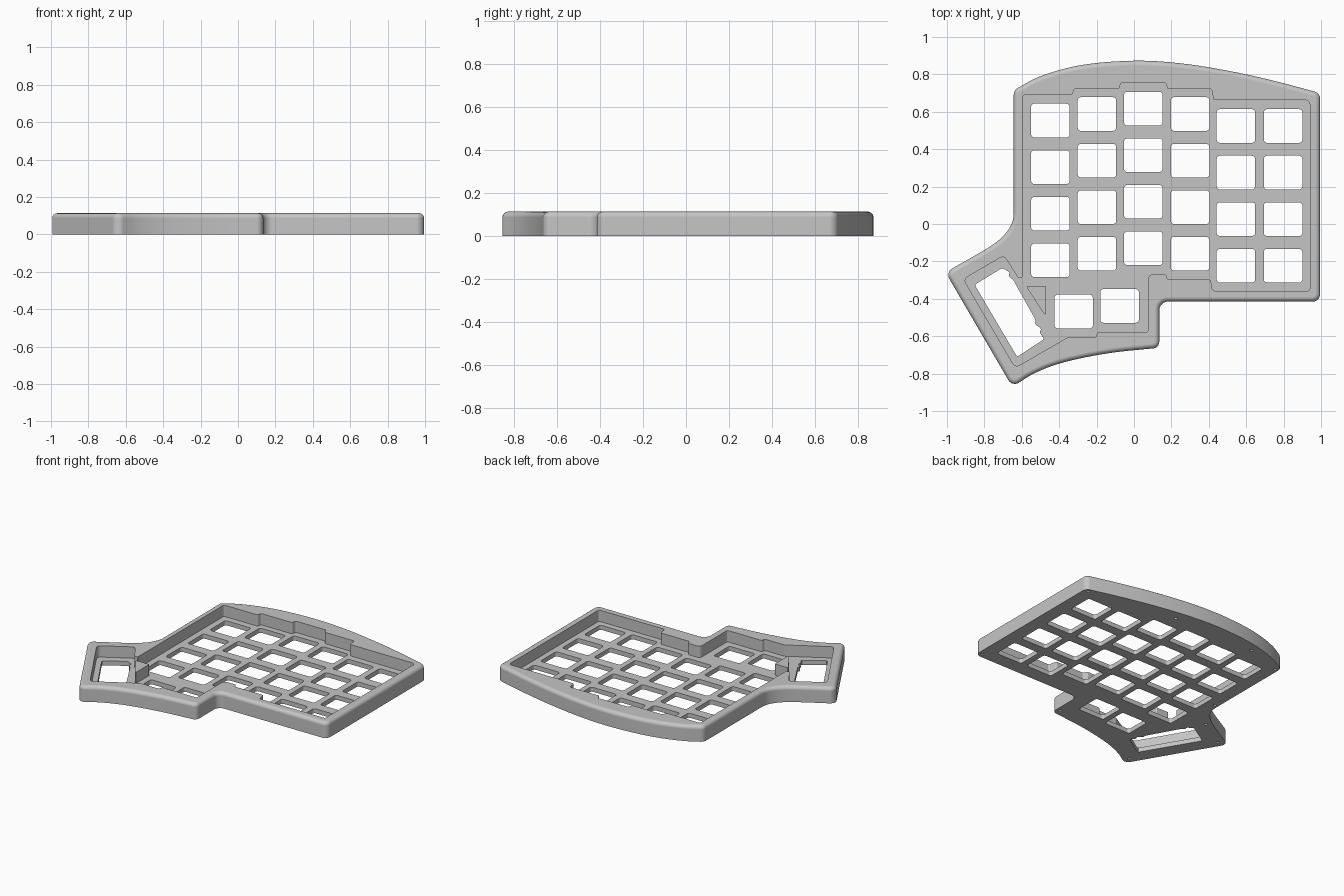
import bpy, bmesh, math
from mathutils import Vector

HEIGHT, PLATE = 0.113, 0.032

if "Cube" in bpy.data.objects:
    bpy.data.objects.remove(bpy.data.objects["Cube"])

grey = bpy.data.materials.new("case_grey")
grey.use_nodes = True
colour = (0.56, 0.56, 0.56, 1)
grey.diffuse_color = colour
grey.node_tree.nodes["Principled BSDF"].inputs["Base Color"].default_value = colour


def rounded(points, radius=0.0, steps=5):
    """Polygon with filleted corners; a third value on a point overrides the radius."""
    pts = [Vector(p[:2]) for p in points]
    out = []
    for i, p in enumerate(pts):
        r = points[i][2] if len(points[i]) > 2 else radius
        a = pts[i - 1] - p
        b = pts[(i + 1) % len(pts)] - p
        angle = a.angle(b)
        if r == 0 or angle > 3.0:
            out.append(p)
            continue
        d = min(r / math.tan(angle / 2), a.length * 0.48, b.length * 0.48)
        r = d * math.tan(angle / 2)
        a.normalize()
        b.normalize()
        centre = p + (a + b).normalized() * (r / math.sin(angle / 2))
        start, end = p + a * d - centre, p + b * d - centre
        for k in range(steps + 1):
            out.append(centre + start.lerp(end, k / steps).normalized() * r)
    return out


def curve(points, steps=6):
    """Smooth path through the points, kept clear of its ends to leave room for fillets."""
    pts = [Vector(p) for p in points]
    first, last = pts[0], pts[-1]
    pts = [2 * first - pts[1]] + pts + [2 * last - pts[-2]]
    out = []
    for p0, p1, p2, p3 in zip(pts, pts[1:], pts[2:], pts[3:]):
        for k in range(steps):
            t = k / steps
            p = 0.5 * (2 * p1 + (p2 - p0) * t + (2 * p0 - 5 * p1 + 4 * p2 - p3) * t ** 2
                       + (3 * p1 - p0 - 3 * p2 + p3) * t ** 3)
            if min((p - first).length, (p - last).length) > 0.09:
                out.append((p.x, p.y, 0))
    return out


def inset(pts, amount):
    """Move a counter-clockwise outline inward by a fixed distance."""
    out = []
    for i, p in enumerate(pts):
        a = (p - pts[i - 1]).normalized()
        b = (pts[(i + 1) % len(pts)] - p).normalized()
        na, nb = Vector((-a.y, a.x)), Vector((-b.y, b.x))
        out.append(p + (na + nb) * (amount / (1 + na.dot(nb))))
    return out


def prisms(name, outlines, z0, z1, fillet=0.0):
    """One object made of upright prisms, optionally with a rounded top edge."""
    levels = [(z0, 0), (z1, 0)]
    if fillet:
        arc = [k * math.pi / 12 for k in range(7)]
        levels = [(z0, 0)] + [(z1 - fillet * (1 - math.sin(t)), fillet * (1 - math.cos(t)))
                              for t in arc]
    bm = bmesh.new()
    for outline in outlines:
        pts = [Vector(p) for p in outline]
        area = sum(pts[i - 1].x * p.y - p.x * pts[i - 1].y for i, p in enumerate(pts))
        if area < 0:
            pts.reverse()
        rings = [[bm.verts.new((p.x, p.y, z)) for p in inset(pts, amount)]
                 for z, amount in levels]
        bm.faces.new(rings[0][::-1])
        bm.faces.new(rings[-1])
        for low, high in zip(rings, rings[1:]):
            for i in range(len(pts)):
                bm.faces.new((low[i - 1], low[i], high[i], high[i - 1]))
    mesh = bpy.data.meshes.new(name)
    bm.to_mesh(mesh)
    bm.free()
    mesh.materials.append(grey)
    obj = bpy.data.objects.new(name, mesh)
    bpy.context.collection.objects.link(obj)
    return obj


def combine(target, other, operation='DIFFERENCE'):
    other.hide_render = True
    mod = target.modifiers.new("cut", 'BOOLEAN')
    mod.operation, mod.solver, mod.object = operation, 'EXACT', other
    bpy.context.view_layer.objects.active = target
    bpy.ops.object.modifier_apply(modifier=mod.name)
    bpy.data.objects.remove(other)


def rectangle(x, y, w, h):
    return [(x - w / 2, y - h / 2), (x + w / 2, y - h / 2),
            (x + w / 2, y + h / 2), (x - w / 2, y + h / 2)]


# Outer body with curved back, front and waist edges
back_left, back_right = (-0.643, 0.715), (0.995, 0.70)
front_tip, thumb_tip, inner_front = (-0.65, -0.872), (-1.008, -0.258), (0.135, -0.662)
waist_end = (-0.643, 0.15)
back = curve([back_left, (-0.5, 0.79), (-0.28, 0.85), (0, 0.873), (0.25, 0.859), (0.51, 0.818),
              (0.75, 0.765), back_right])
front = curve([inner_front, (-0.13, -0.69), (-0.37, -0.738), (-0.53, -0.797), front_tip])
waist = curve([thumb_tip, (-0.785, -0.13), (-0.70, -0.065), (-0.655, 0.0), (-0.643, 0.06),
               waist_end])
outline = ([(*back_left, 0.04)] + back + [(*back_right, 0.04), (0.995, -0.415, 0.04),
           (0.135, -0.415, 0.045), (*inner_front, 0.035)] + front
           + [(*front_tip, 0.04), (*thumb_tip, 0.04)] + waist + [waist_end])
case = prisms("keyboard_case", [rounded(outline)], 0, HEIGHT, 0.026)

# Stepped pocket that leaves the rim standing around the switch plate
pocket = [(-0.595, 0.69), (-0.33, 0.69), (-0.32, 0.722), (-0.08, 0.722), (-0.07, 0.755),
          (0.17, 0.755), (0.18, 0.722), (0.415, 0.722), (0.425, 0.663), (0.94, 0.663, 0.025),
          (0.94, -0.357), (0.42, -0.357), (0.41, -0.297), (0.18, -0.297), (0.17, -0.268),
          (0.077, -0.268, 0.025), (0.077, -0.577), (-0.195, -0.577), (-0.203, -0.606),
          (-0.355, -0.606), (-0.635, -0.768, 0.025), (-0.912, -0.295, 0.025),
          (-0.695, -0.168, 0.025), (-0.622, -0.285, 0.004), (-0.595, -0.285, 0.004)]
combine(case, prisms("pocket_cutter", [rounded(pocket, 0.012)], PLATE, 0.3))

# Triangular post beside the thumb opening
post = rounded([(-0.578, -0.333), (-0.47, -0.333), (-0.47, -0.497)], 0.006)
combine(case, prisms("corner_post", [post], PLATE - 0.01, HEIGHT - 0.001), 'UNION')

# Switch openings: six staggered columns of four, plus two thumb keys
PITCH = 0.249
columns = {-0.447: 0.553, -0.198: 0.588, 0.05: 0.617, 0.30: 0.588, 0.545: 0.524, 0.797: 0.524}
centres = [(x, y - row * PITCH) for x, y in columns.items() for row in range(4)]
centres += [(-0.323, -0.468), (-0.077, -0.438)]
openings = [rounded(rectangle(x, y, 0.206, 0.18), 0.017, 4) for x, y in centres]

# Slanted thumb opening with a notched inner edge
openings.append(rounded([(-0.852, -0.325), (-0.705, -0.235), (-0.665, -0.258), (-0.67, -0.28),
                         (-0.645, -0.30), (-0.525, -0.515), (-0.53, -0.535), (-0.495, -0.56),
                         (-0.505, -0.58), (-0.48, -0.615), (-0.625, -0.71)], 0.01, 3))
combine(case, prisms("opening_cutter", openings, -0.1, PLATE + 0.03))

# Blind screw holes in the underside of the rim
screws = [(0.958, 0.68), (0.30, 0.78), (-0.34, 0.78), (-0.618, 0.69), (-0.618, 0.08),
          (-0.73, -0.145), (-0.945, -0.28), (-0.64, -0.81), (0.105, -0.62), (0.965, -0.385)]
circles = [[(x + 0.011 * math.cos(a * math.pi / 6), y + 0.011 * math.sin(a * math.pi / 6))
            for a in range(12)] for x, y in screws]
combine(case, prisms("screw_cutter", circles, -0.1, 0.06))

# Smooth fillets with crisp edges
bpy.ops.object.select_all(action='DESELECT')
case.select_set(True)
bpy.context.view_layer.objects.active = case
bpy.ops.object.shade_smooth_by_angle(angle=math.radians(30))
normals = case.modifiers.new("flat_face_normals", 'WEIGHTED_NORMAL')
normals.keep_sharp = True
